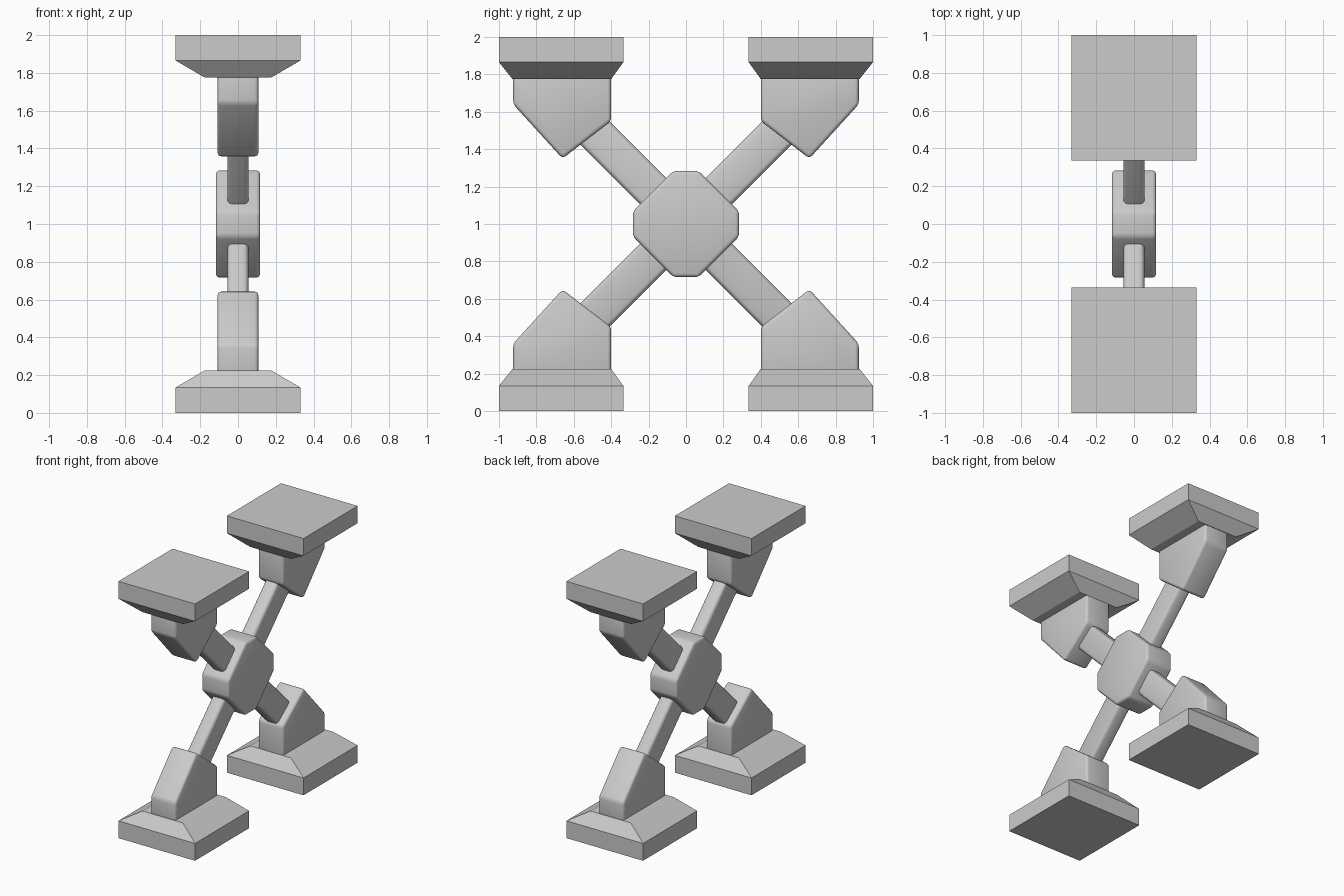
import bpy, bmesh, math

if "Cube" in bpy.data.objects:
    bpy.data.objects.remove(bpy.data.objects["Cube"])

grey = bpy.data.materials.new("steel_grey")
grey.diffuse_color = (0.6, 0.6, 0.6, 1)
grey.use_nodes = True
grey.node_tree.nodes["Principled BSDF"].inputs["Base Color"].default_value = grey.diffuse_color


def finish(name, bm, bevel=0.0):
    """Bevel all edges, fix normals and turn the bmesh into an object."""
    if bevel:
        bmesh.ops.bevel(bm, geom=bm.edges[:], offset=bevel, segments=3,
                        profile=0.5, affect='EDGES', clamp_overlap=True)
    bmesh.ops.recalc_face_normals(bm, faces=bm.faces[:])
    mesh = bpy.data.meshes.new(name)
    bm.to_mesh(mesh)
    bm.free()
    mesh.materials.append(grey)
    obj = bpy.data.objects.new(name, mesh)
    bpy.context.collection.objects.link(obj)
    if bevel:
        bpy.ops.object.select_all(action='DESELECT')
        obj.select_set(True)
        bpy.context.view_layer.objects.active = obj
        bpy.ops.object.shade_smooth_by_angle(angle=math.radians(35))
    return obj


def plate(name, profile, half, bevel):
    """Extrude a (y, z) profile symmetrically along x."""
    bm = bmesh.new()
    face = bm.faces.new([bm.verts.new((-half, y, z)) for y, z in profile])
    ext = bmesh.ops.extrude_face_region(bm, geom=[face])
    for v in ext["geom"]:
        if isinstance(v, bmesh.types.BMVert):
            v.co.x = half
    return finish(name, bm, bevel)


def pad(name, place):
    """Square foot with a tapered shoulder."""
    bm = bmesh.new()
    rings = []
    for hx, y0, y1, z in ((0.33, 0.335, 1.0, 0), (0.33, 0.335, 1.0, 0.135),
                          (0.175, 0.4, 0.928, 0.225)):
        rings.append([bm.verts.new((x, *place(y, z))) for x, y in
                      ((-hx, y0), (hx, y0), (hx, y1), (-hx, y1))])
    for a, b in zip(rings, rings[1:]):
        for i in range(4):
            j = (i + 1) % 4
            bm.faces.new((a[i], a[j], b[j], b[i]))
    bm.faces.new(rings[0])
    bm.faces.new(rings[-1])
    return finish(name, bm)


# Octagonal hub at the crossing
a, b = 0.284, 0.067
plate("hub", [(y, 1 + z) for y, z in ((a, -b), (a, b), (b, a), (-b, a),
      (-a, b), (-a, -b), (-b, -a), (b, -a))], 0.117, 0.02)

# Two full-length crossing struts
w, r = 0.07, 0.57
for s, side in ((1, "rising"), (-1, "falling")):
    plate(side + "_strut", [(s * y, 1 + z) for y, z in (
        (-r - w, -r + w), (-r + w, -r - w), (r + w, r - w), (r - w, r + w))],
        0.055, 0.025)

# Four feet, each with a bracket gripping the strut end
bracket = [(0.4, 0.16), (0.4, 0.45), (0.66, 0.65), (0.924, 0.36), (0.924, 0.16)]
for sy, side in ((-1, "front"), (1, "back")):
    for sz, level in ((1, "lower"), (-1, "upper")):
        def place(y, z):
            return sy * y, 1 + sz * (z - 1)
        plate(f"{level}_{side}_bracket", [place(*p) for p in bracket], 0.108, 0.02)
        pad(f"{level}_{side}_pad", place)
